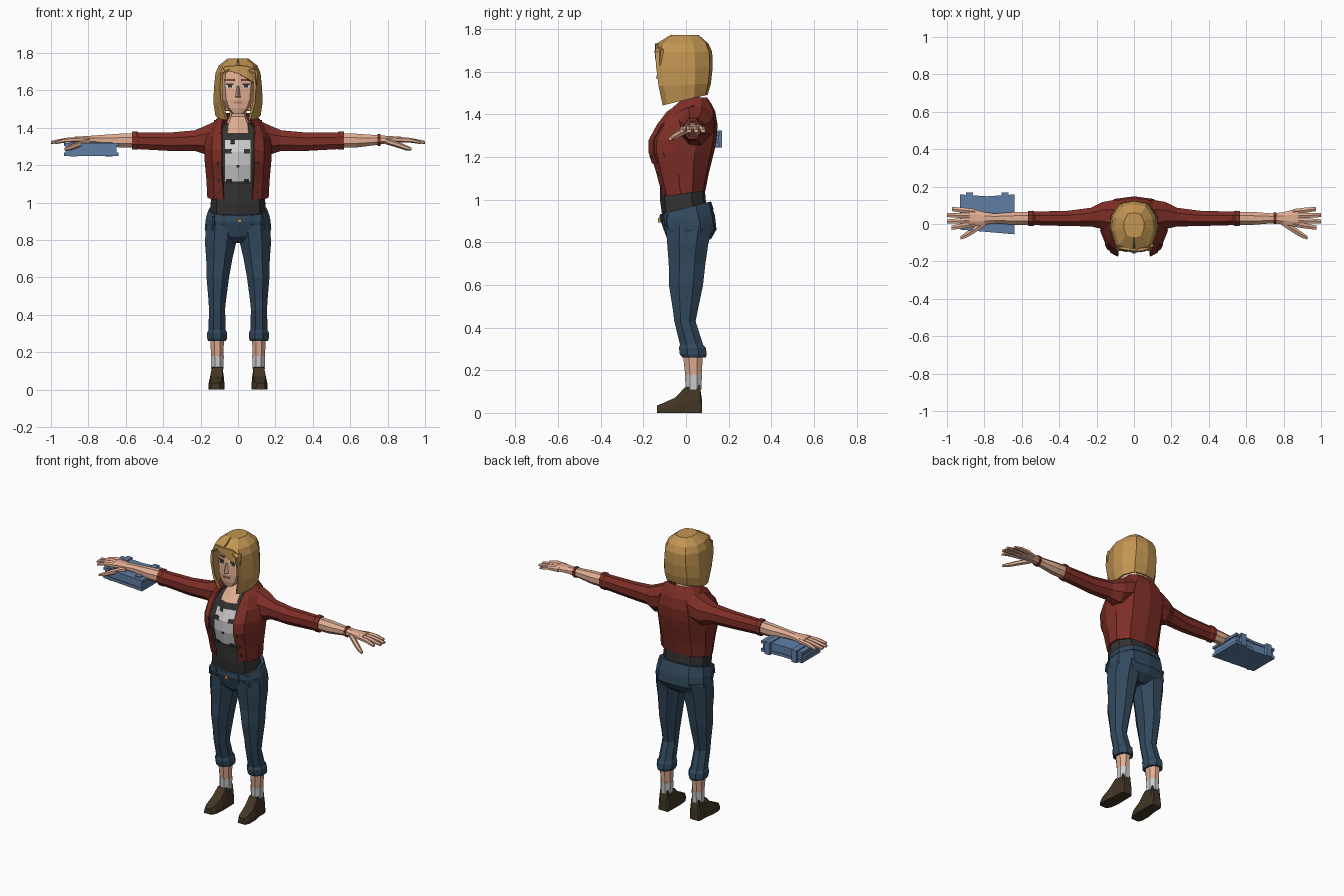
import bpy, bmesh, math


def material(name, rgb):
    m = bpy.data.materials.new(name)
    m.diffuse_color = (*rgb, 1)
    return m


HAIR = material("blond_hair", (0.54, 0.30, 0.085))
SKIN = material("skin", (0.75, 0.42, 0.29))
RED = material("red_cloth", (0.21, 0.028, 0.02))
DENIM = material("denim", (0.032, 0.068, 0.11))
BLACK = material("charcoal_cloth", (0.032, 0.032, 0.032))
WHITE = material("off_white", (0.6, 0.6, 0.6))
LEATHER = material("brown_leather", (0.055, 0.037, 0.018))
BLUE = material("blue_cover", (0.12, 0.21, 0.38))
BROW = material("brow_brown", (0.16, 0.07, 0.025))
LIP = material("lip_rose", (0.5, 0.2, 0.15))


def loft(name, rings, mat, closed=True, caps="both", thick=0, mirror=False):
    """Skin a list of equal-length point rings."""
    bm = bmesh.new()
    vs = [[bm.verts.new(p) for p in r] for r in rings]
    n = len(rings[0])
    for a, b in zip(vs, vs[1:]):
        for i in range(n if closed else n - 1):
            j = (i + 1) % n
            bm.faces.new((a[i], a[j], b[j], b[i]))
    if caps == "both":
        bm.faces.new(vs[0])
    if caps:
        bm.faces.new(vs[-1])
    bmesh.ops.recalc_face_normals(bm, faces=bm.faces)
    me = bpy.data.meshes.new(name)
    bm.to_mesh(me)
    bm.free()
    me.materials.append(mat)
    ob = bpy.data.objects.new(name, me)
    bpy.context.collection.objects.link(ob)
    if thick:
        s = ob.modifiers.new("thickness", 'SOLIDIFY')
        s.thickness, s.offset = thick, 0
    if mirror:
        ob.modifiers.new("mirror", 'MIRROR')
    return ob


def oval_z(z, cx, rx, cy, ry, n=8):
    k = 1 / math.cos(math.pi / n)
    t = [2 * math.pi * (i + 0.5) / n for i in range(n)]
    return [(cx + rx * k * math.cos(a), cy + ry * k * math.sin(a), z) for a in t]


def oval_x(x, cy, ry, cz, rz, n=8):
    return [(x, a, b) for a, b, _ in oval_z(0, cy, ry, cz, rz, n)]


def section(z, hw, yf, yb, fx=0, tilt=0):
    """Body cross-section, mirrored in x; fx > 0 leaves the front open."""
    m, d = (yf + yb) / 2, (yb - yf) / 2
    half = [(fx, -1), (.78 * hw, -.8), (hw, -.15), (.95 * hw, .4), (.6 * hw, .9), (0, 1)]
    pts = [(x, m + d * k, z + tilt * (m + d * k)) for x, k in half]
    left = [(-x, y, w) for x, y, w in pts[-2::-1]]
    return pts + (left if fx else left[:-1])


def front_y(spec, x, z):
    """Depth of the front of a body built from sections."""
    rows = [(tuple(r) + (0, 0))[:5] for r in spec]
    for a, b in zip(rows, rows[1:]):
        if a[0] <= z <= b[0]:
            break
    t = (z - a[0]) / (b[0] - a[0])
    _, hw, yf, yb, fx = [p + (q - p) * t for p, q in zip(a, b)]
    m, d, x = (yf + yb) / 2, (yb - yf) / 2, abs(x)
    if x <= .78 * hw:
        return m - d * (1 - .2 * max(0, (x - fx) / (.78 * hw - fx)))
    return m - d * (.8 - .65 * (x - .78 * hw) / (.22 * hw))


def patch(name, spec, xs, zs, mat, off=.004, thick=.006, mirror=False):
    """Thin plate following the front of a body."""
    rings = [[(x, front_y(spec, x, z) - off, z) for x in xs] for z in zs]
    return loft(name, rings, mat, closed=False, caps=None, thick=thick, mirror=mirror)


def box(name, x0, x1, y0, y1, z0, z1, mat, mirror=False):
    rect = [(x0, y0), (x1, y0), (x1, y1), (x0, y1)]
    return loft(name, [[(x, y, z) for x, y in rect] for z in (z0, z1)], mat, mirror=mirror)


# shoes, socks and ankles
shoe = [(-.135, .12, .024, .035), (-.11, .118, .038, .045), (-.05, .115, .042, .072),
        (-.005, .111, .037, .12), (.065, .11, .035, .13), (.075, .11, .03, .06)]
loft("shoe", [[(c - w, y, 0), (c + w, y, 0), (c + w, y, .45 * h), (c + .75 * w, y, h),
               (c - .75 * w, y, h), (c - w, y, .45 * h)] for y, c, w, h in shoe],
     LEATHER, mirror=True)
loft("sock", [oval_z(.11, .11, .033, .035, .037), oval_z(.18, .11, .034, .035, .04)],
     WHITE, mirror=True)
loft("ankle", [oval_z(.17, .111, .032, .035, .038), oval_z(.29, .112, .038, .032, .048)],
     SKIN, mirror=True)

# jeans
leg = [(.26, .112, .047, .038, .055), (.275, .112, .053, .034, .063), (.305, .112, .053, .03, .063),
       (.32, .112, .046, .026, .054), (.43, .112, .043, -.005, .05), (.48, .111, .047, -.003, .058),
       (.6, .108, .06, 0, .08), (.7, .1, .07, .005, .086), (.79, .093, .084, .008, .096),
       (.88, .086, .084, .015, .11)]
loft("jeans_leg", [oval_z(*r) for r in leg], DENIM, mirror=True)
hips = [(.785, .1, -.05, .07), (.82, .165, -.09, .12), (.86, .178, -.105, .143),
        (.91, .173, -.118, .136, 0, .1), (.96, .157, -.118, .115, 0, .25)]
loft("jeans_hips", [section(*r) for r in hips], DENIM)
loft("waistband", [section(.925, .171, -.124, .13, 0, .22), section(.962, .16, -.123, .118, 0, .25)],
     DENIM)
box("jeans_button", -.004, .018, -.132, -.118, .893, .913, HAIR)
for i, x in enumerate((.07, .125)):
    patch("belt_loop_%d" % i, hips, (x, x + .012), (.88, .93), DENIM, .008, .008, True)

# shirt with a printed panel
shirt = [(.91, .15, -.11, .105), (1.0, .146, -.122, .092), (1.1, .135, -.122, .085),
         (1.2, .142, -.148, .1), (1.27, .145, -.148, .112), (1.34, .14, -.115, .115),
         (1.39, .115, -.085, .105), (1.425, .085, -.05, .09)]
loft("shirt", [section(*r) for r in shirt], BLACK)
patch("shirt_print", shirt, (-.07, 0, .065), (1.115, 1.2, 1.27, 1.335), WHITE)
for i, (x, z, w, h) in enumerate([(-.052, 1.275, .016, .012), (.048, 1.275, .016, .012),
                                  (-.05, 1.118, .014, .008), (.045, 1.118, .014, .008),
                                  (0, 1.195, .008, .006), (-.03, 1.325, .01, .01)]):
    patch("print_mark_%d" % i, shirt, (x - w, x + w), (z - h, z + h), BLACK, .008)

# open jacket with lapels, collar and buttons
jacket = [(1.03, .158, -.105, .085, .075, .15), (1.12, .163, -.132, .1, .082),
          (1.22, .172, -.163, .125, .09), (1.28, .175, -.163, .137, .09),
          (1.35, .17, -.125, .142, .09), (1.41, .14, -.08, .132, .088),
          (1.45, .105, -.035, .112, .075), (1.475, .08, 0, .095, .058)]
loft("jacket_body", [section(*r) for r in jacket], RED, closed=False, caps=None, thick=.012)
patch("lapel", jacket, (.085, .125), (1.17, 1.22, 1.28, 1.35, 1.41, 1.44), RED, .008, .009, True)
patch("pocket_flap", jacket, (.105, .15), (1.2, 1.22), RED, .009, .009, True)
for i, z in enumerate((1.06, 1.12, 1.2)):
    y = front_y(jacket, .1, z)
    box("jacket_button_%d" % i, .092, .106, y - .014, y, z - .007, z + .007, LEATHER, True)
sleeve = [(.1, .04, .09, 1.36, .085), (.17, .045, .072, 1.335, .078), (.23, .037, .05, 1.332, .055),
          (.35, .03, .041, 1.326, .05), (.53, .03, .036, 1.33, .044), (.54, .03, .041, 1.332, .049),
          (.568, .03, .039, 1.332, .048)]
loft("jacket_sleeve", [oval_x(*r) for r in sleeve], RED, mirror=True)

# forearms and hands
loft("forearm", [oval_x(.54, .03, .034, 1.333, .039), oval_x(.63, .03, .035, 1.332, .037),
                 oval_x(.755, .03, .025, 1.335, .025)], SKIN, mirror=True)
loft("palm", [oval_x(.745, .03, .025, 1.335, .025), oval_x(.8, .03, .034, 1.337, .02),
              oval_x(.88, .033, .05, 1.338, .014)], SKIN, mirror=True)
for i, (y0, y1, tip) in enumerate([(-.002, -.02, .975), (.02, .014, 1.0),
                                   (.044, .048, 1.0), (.068, .08, .972)]):
    loft("finger_%d" % i, [oval_x(.85, y0, .012, 1.337, .013, 6),
                           oval_x(.92, (y0 + y1) / 2, .014, 1.334, .011, 6),
                           oval_x(tip, y1, .011, 1.322, .007, 6)], SKIN, mirror=True)
loft("thumb", [oval_x(.79, .012, .018, 1.33, .015, 6), oval_x(.86, -.035, .018, 1.308, .014, 6),
               oval_x(.9, -.06, .015, 1.293, .012, 6), oval_x(.928, -.074, .009, 1.286, .007, 6)],
     SKIN, mirror=True)
loft("bracelet", [oval_x(.746, .03, .031, 1.335, .031), oval_x(.762, .03, .031, 1.335, .031)], RED)

# neck and head
loft("neck", [section(1.37, .072, -.112, .05), section(1.42, .066, -.066, .06),
              section(1.46, .046, -.03, .065), section(1.55, .046, -.035, .06)], SKIN)
head = [(1.475, .028, -.11, -.045), (1.505, .06, -.118, .02), (1.55, .08, -.12, .05),
        (1.62, .088, -.115, .06), (1.7, .086, -.105, .06), (1.75, .05, -.07, .05)]
loft("head", [section(*r) for r in head], SKIN)
loft("nose", [[(-.014, -.115, 1.563), (.014, -.115, 1.563), (0, -.142, 1.57)],
              [(-.006, -.112, 1.625), (.006, -.112, 1.625), (0, -.12, 1.625)]], SKIN)
patch("eye_white", head, (.027, .06), (1.614, 1.632), WHITE, .002, .004, True)
patch("iris", head, (.032, .053), (1.615, 1.632), BLACK, .005, .004, True)
patch("lash", head, (.024, .064), (1.63, 1.637), BLACK, .005, .004, True)
patch("brow", head, (.02, .05, .074), (1.65, 1.661), BROW, .004, .005, True)
patch("lips", head, (-.02, 0, .02), (1.53, 1.541), LIP, .003, .005)

# bobbed hair with a swept fringe
hair = [(1.47, .114, -.105, .095, .06, .25), (1.54, .125, -.125, .11, .085, .05),
        (1.62, .121, -.138, .118, .09), (1.69, .114, -.142, .116, .084),
        (1.728, .098, -.132, .1, .004), (1.765, .052, -.072, .058, .002)]
loft("hair", [section(*r) for r in hair], HAIR, closed=False, caps="top", thick=.014)
loft("fringe", [[(-.08, -.128, 1.712), (0, -.14, 1.69), (.05, -.138, 1.662), (.098, -.118, 1.63)],
                [(-.07, -.128, 1.728), (0, -.138, 1.733), (.05, -.136, 1.73), (.103, -.112, 1.705)]],
     HAIR, closed=False, caps=None, thick=.014)

# bound book under one hand, with covers, pages and straps
outline = [(-.93, -.03), (-.64, -.055), (-.64, .158), (-.71, .153), (-.785, .148),
           (-.86, .153), (-.93, .158)]
for name, s, z0, z1 in (("book_back_cover", 1, 1.25, 1.268), ("book_pages", .94, 1.268, 1.302),
                        ("book_front_cover", 1, 1.302, 1.318)):
    loft(name, [[(-.785 + (x + .785) * s, .055 + (y - .055) * s, z) for x, y in outline]
                for z in (z0, z1)], BLUE)
for i, x in enumerate((-.88, -.69)):
    box("book_strap_%d" % i, x - .018, x + .018, -.03, .168, 1.246, 1.324, BLUE)
